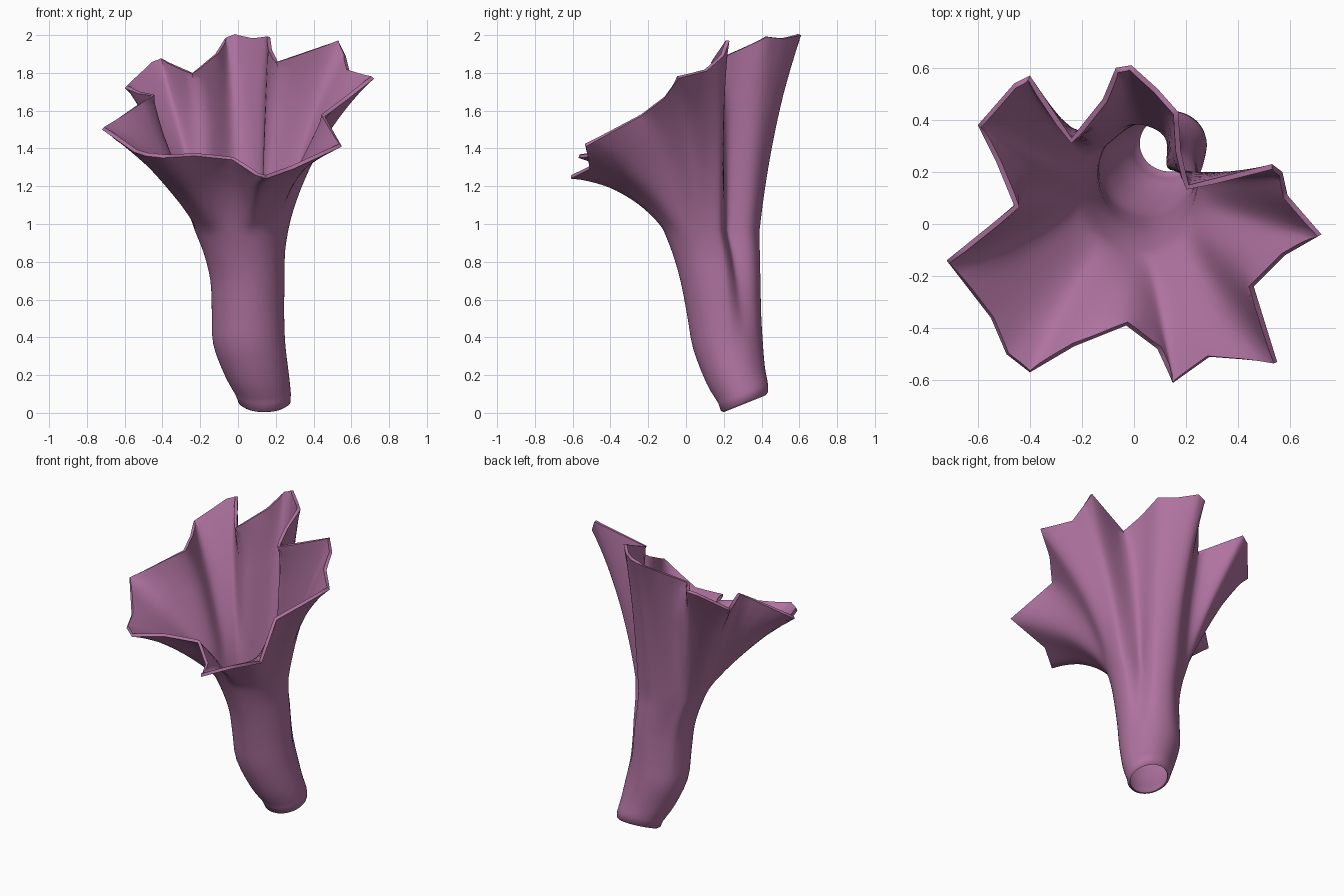
import bpy, math
from mathutils import Vector

if "Cube" in bpy.data.objects:
    bpy.data.objects.remove(bpy.data.objects["Cube"])

# Petal rim: angle around the tube (degrees), then x, y, z of the ruffled edge
RIM = [
    (-14, .72, -.04, 1.77), (-2, .59, .11, 1.81), (6, .57, .20, 1.89),
    (11, .53, .23, 1.97), (24, .21, .15, 1.86), (36, .18, .28, 1.92),
    (56, .17, .43, 1.99), (72, .09, .52, 1.98), (88, -.01, .61, 2.0),
    (100, -.07, .60, 1.98), (115, -.12, .48, 1.90), (138, -.24, .33, 1.80),
    (150, -.40, .57, 1.87), (156, -.46, .54, 1.85), (168, -.60, .38, 1.72),
    (176, -.53, .24, 1.69), (188, -.46, .07, 1.68), (203, -.72, -.14, 1.50),
    (217, -.55, -.36, 1.38), (226, -.49, -.50, 1.36), (234, -.40, -.57, 1.35),
    (245, -.23, -.47, 1.36), (260, -.03, -.39, 1.34), (273, .09, -.48, 1.26),
    (281, .15, -.61, 1.24), (295, .29, -.51, 1.29), (311, .55, -.53, 1.41),
    (326, .46, -.24, 1.57), (336, .58, -.12, 1.66),
]

# Tube cross-sections: z, centre x, centre y, radius x, radius y, tilt
TUBE = [
    (.048, .14, .31, .120, .110, .40), (.06, .14, .31, .138, .125, .40),
    (.10, .133, .303, .147, .132, .38), (.20, .10, .263, .17, .155, .28),
    (.36, .06, .222, .191, .185, .10), (.52, .053, .203, .192, .198, 0),
    (.70, .05, .185, .197, .215, 0), (.85, .033, .163, .217, .237, 0),
    (.97, .018, .140, .250, .262, 0),
]
SUB, FLARE, FINE = 4, 16, 3


def catmull(a, b, c, d, t):
    return (b * 2 + (c - a) * t + (a * 2 - b * 5 + c * 4 - d) * t * t
            + (b * 3 - a - c * 3 + d) * t ** 3) * .5


def column(deg, rim):
    """Points from the base of the tube up to one point of the rim."""
    a = math.radians(deg)
    reach = math.hypot(rim.x - .04, rim.y - .15)
    groove = .25 * max(0, 1 - reach / .55)
    groove += .32 * math.exp(-((deg - 35) / 14) ** 2)    # deep fold at back right
    key = []
    for z, cx, cy, rx, ry, tilt in TUBE:
        f = 1 - groove * min(1, max(0, (z - .36) / .6))
        dy = ry * f * math.sin(a)
        key.append(Vector((cx + rx * f * math.cos(a), cy + dy, z + tilt * dy)))
    p0 = key[-1]
    d = rim - p0
    out = .29 + .17 * max(0, math.cos(a - math.radians(210)))
    up = .54 + .2 * max(0, -math.sin(a)) ** 2
    p1 = p0 + Vector((d.x * out, d.y * out, d.z * up))
    flare = []
    for i in range(1, FLARE + 1):
        t = i / FLARE
        flare.append(p0 * (1 - t) ** 2 + p1 * 2 * t * (1 - t) + rim * t * t)
    # smooth the tube between its cross-sections
    ext = key[2:] + [p0 + (p1 - p0) * .3]
    pts = key[:2]
    for i in range(len(ext) - 2):
        before = ext[i - 1] if i else key[1]
        pts += [catmull(before, ext[i], ext[i + 1], ext[i + 2], k / FINE)
                for k in range(FINE)]
    return pts + [p0] + flare


# Loft the columns into one funnel
cols = []
for i, p in enumerate(RIM):
    q = RIM[(i + 1) % len(RIM)]
    qa = q[0] if q[0] > p[0] else q[0] + 360
    for k in range(SUB):
        t = k / SUB
        cols.append(column(p[0] + (qa - p[0]) * t,
                           Vector(p[1:]).lerp(Vector(q[1:]), t)))
rows, n = len(cols[0]), len(cols)

# Soften the folds below the rim
for r in range(2, rows - 1):
    ring = [c[r] for c in cols]
    for _ in range(min(5, rows - 1 - r)):
        ring = [(ring[i - 1] + ring[i] * 2 + ring[(i + 1) % n]) / 4 for i in range(n)]
    for c, v in zip(cols, ring):
        c[r] = v

verts = [v for c in cols for v in c]
faces = []
for c in range(n):
    e = (c + 1) % n
    for r in range(rows - 1):
        faces.append((c * rows + r, e * rows + r, e * rows + r + 1, c * rows + r + 1))

mesh = bpy.data.meshes.new("trumpet_flower")
mesh.from_pydata(verts, [], faces)
flower = bpy.data.objects.new("trumpet_flower", mesh)
bpy.context.collection.objects.link(flower)

pink = bpy.data.materials.new("mauve pink")
pink.diffuse_color = (.43, .17, .35, 1)
pink.use_nodes = True
pink.node_tree.nodes["Principled BSDF"].inputs["Base Color"].default_value = pink.diffuse_color
mesh.materials.append(pink)

# Wall is very thin in the tube and thickens to the rim
group = flower.vertex_groups.new(name="wall")
for i in range(len(verts)):
    r = i % rows
    group.add([i], .2 + .8 * (r / (rows - 1)) ** 3, 'REPLACE')
solid = flower.modifiers.new("wall", 'SOLIDIFY')
solid.thickness = .02
solid.offset = -1
solid.vertex_group = "wall"

bpy.context.view_layer.objects.active = flower
flower.select_set(True)
bpy.ops.object.modifier_apply(modifier="wall")
bpy.ops.object.shade_smooth_by_angle(angle=math.radians(65))
